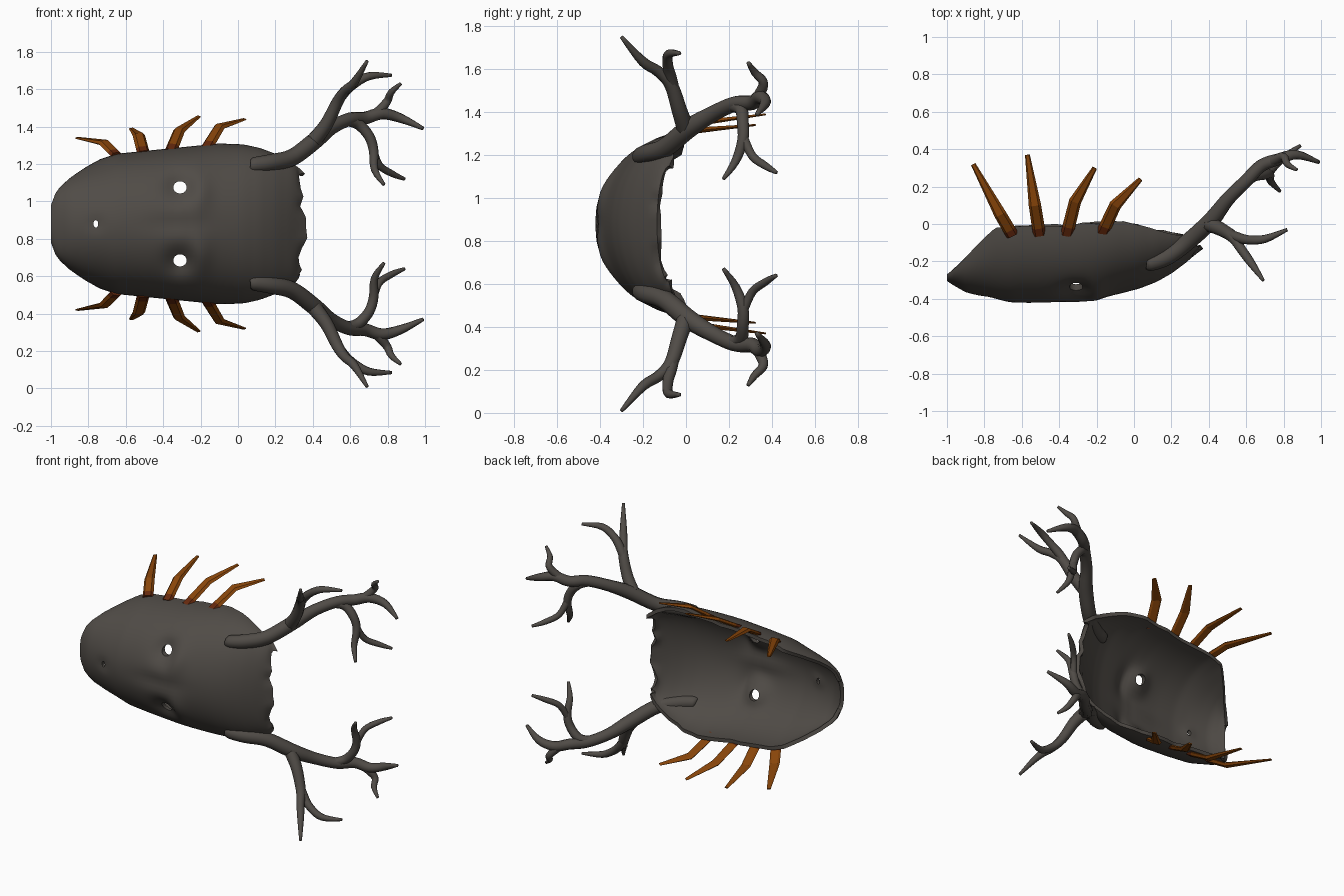
import bpy, bmesh, math, random
from mathutils import Vector

if "Cube" in bpy.data.objects:
    bpy.data.objects.remove(bpy.data.objects["Cube"])
random.seed(4)
C = 0.88  # height of the symmetry plane

def material(name, rgb):
    m = bpy.data.materials.new(name)
    m.diffuse_color = (*rgb, 1)
    m.use_nodes = True
    m.node_tree.nodes["Principled BSDF"].inputs["Base Color"].default_value = m.diffuse_color
    return m

grey = material("dark bone grey", (0.080, 0.071, 0.062))
rust = material("rust orange", (0.25, 0.06, 0.003))
dark_rust = material("dark rust red", (0.13, 0.022, 0.004))

def finish(bm, name, mats, smooth=True, mirror=False):
    bmesh.ops.recalc_face_normals(bm, faces=bm.faces)
    me = bpy.data.meshes.new(name)
    bm.to_mesh(me)
    bm.free()
    ob = bpy.data.objects.new(name, me)
    ob.location.z = C
    for m in mats:
        me.materials.append(m)
    bpy.context.collection.objects.link(ob)
    for p in me.polygons:
        p.use_smooth = smooth
    if mirror:
        mod = ob.modifiers.new("mirror", 'MIRROR')
        mod.use_axis = (False, False, True)
        mod.use_mirror_merge = False
    return ob

def lerp_table(rows, x):
    for a, b in zip(rows, rows[1:]):
        if x <= b[0]:
            t = max(0, (x - a[0]) / (b[0] - a[0]))
            return [p + (q - p) * t for p, q in zip(a, b)]
    return rows[-1]

# mask shell: x, half width, ridge y, rim y
profile = [(-1.0, .10, -.305, -.275), (-.97, .18, -.325, -.25), (-.9, .245, -.365, -.18),
           (-.82, .30, -.385, -.10), (-.74, .345, -.405, -.02), (-.65, .375, -.42, -.01),
           (-.5, .39, -.425, -.01), (-.3, .41, -.425, .0), (-.22, .418, -.415, .01),
           (-.1, .43, -.38, .02), (.03, .425, -.345, .0), (.12, .405, -.31, -.03),
           (.2, .375, -.265, -.05), (.28, .335, -.205, -.06), (.33, .295, -.16, -.07),
           (.355, .27, -.135, -.075)]

def bump(x, z, cx, cz, rx, rz):
    return math.exp(-((x - cx) / rx) ** 2 - ((abs(z) - cz) / rz) ** 2)

def ragged(n, lo, hi):
    knots = [(k, random.uniform(lo, hi)) for k in range(0, n + 4, 3)]
    return [lerp_table(knots, i)[1] for i in range(n + 1)]

bm = bmesh.new()
NX, NT = 56, 44
torn = ragged(NT, -.035, .02)
rims = {0: ragged(NX, -.012, .008), NT: ragged(NX, -.012, .008)}
outer = []
for i in range(NX + 1):
    x0 = -1 + 1.355 * i / NX
    _, hw, yr, ym = lerp_table(profile, x0)
    row = []
    for j in range(NT + 1):
        a = math.pi * (j / NT - .5)
        x, z = x0, hw * math.sin(a)
        y = ym - (ym - yr) * max(0, math.cos(a)) ** 0.95
        y += .05 * bump(x, z, -.31, .2, .075, .07)      # eye sockets
        y -= .02 * bump(x, z, -.2, .17, .05, .09)       # brows
        y += .012 * bump(x, z, -.76, 0, .04, .04)       # nostril dent
        y += .015 * bump(x, z, -.33, .0, .16, .05)      # bridge dip
        if i >= NX - 1:                                 # torn top edge
            x += torn[j] * (1 if i == NX else .4)
        if j in rims:
            y += rims[j][i]
        row.append(bm.verts.new((x, y, z)))
    outer.append(row)

def skin(grid):
    for r, s in zip(grid, grid[1:]):
        for j in range(NT):
            bm.faces.new((r[j], s[j], s[j + 1], r[j + 1]))

skin(outer)
bm.normal_update()
flip = -1 if outer[NX // 2][NT // 2].normal.y > 0 else 1
# inner skin, a little behind the outer one, and the rim joining both
inner = [[bm.verts.new(v.co - v.normal * flip * .025) for v in row] for row in outer]
skin(inner)
def border(g):
    return (g[0] + [r[NT] for r in g[1:]] + g[NX][NT - 1::-1] + [r[0] for r in g[NX - 1:0:-1]])
o, n = border(outer), border(inner)
for k in range(len(o)):
    q = (k + 1) % len(o)
    bm.faces.new((o[k], o[q], n[q], n[k]))
mask = finish(bm, "mask_shell", [grey])

# eye and nostril holes
bm = bmesh.new()
for x, z, rx, rz in [(-.31, .195, .036, .033), (-.31, -.195, .036, .033), (-.76, 0, .013, .02)]:
    r = bmesh.ops.create_cone(bm, cap_ends=True, segments=14, radius1=1, radius2=1, depth=1.2)
    for v in r["verts"]:
        v.co = Vector((x + v.co.x * rx, v.co.z - .3, z + v.co.y * rz))
cutter = finish(bm, "hole_cutter", [grey])
cutter.hide_render = True
cutter.hide_viewport = True
mod = mask.modifiers.new("holes", 'BOOLEAN')
mod.object = cutter
mod.operation = 'DIFFERENCE'
mod.solver = 'EXACT'
bpy.context.view_layer.objects.active = mask
mask.select_set(True)
bpy.ops.object.modifier_apply(modifier="holes")
bpy.ops.object.shade_smooth_by_angle(angle=math.radians(40))

# tapered tube through points (x, y, z, radius)
def tube(bm, pts, sides=9, steps=4):
    P = [Vector(p) for p in pts]
    path = []
    for i in range(len(P) - 1):
        a, b, c, d = P[max(i - 1, 0)], P[i], P[i + 1], P[min(i + 2, len(P) - 1)]
        for k in range(steps):
            t = k / steps
            path.append(.5 * (2 * b + (c - a) * t + (2 * a - 5 * b + 4 * c - d) * t * t
                              + (3 * b - a - 3 * c + d) * t ** 3))
    path.append(P[-1])
    rings, n = [], None
    for i, p in enumerate(path):
        d = (path[min(i + 1, len(path) - 1)] - path[max(i - 1, 0)]).to_3d().normalized()
        n = n if n else d.orthogonal()
        n = (n - d * n.dot(d)).normalized()
        b = d.cross(n)
        rings.append([bm.verts.new(p.to_3d() + p.w * (n * math.cos(w) + b * math.sin(w)))
                      for w in [2 * math.pi * k / sides for k in range(sides)]])
    for r, s in zip(rings, rings[1:]):
        for k in range(sides):
            bm.faces.new((r[k], r[(k + 1) % sides], s[(k + 1) % sides], s[k]))
    bm.faces.new(rings[0])
    bm.faces.new(rings[-1])

# antlers (z relative to the symmetry plane)
branches = [
    # main beam to outer tip
    [(.065, -.215, .315, .03), (.09, -.21, .315, .042), (.18, -.175, .328, .046),
     (.29, -.095, .355, .046), (.41, .015, .445, .046), (.5, .13, .515, .038),
     (.6, .23, .56, .036), (.68, .31, .565, .035), (.77, .345, .59, .032),
     (.87, .37, .565, .025), (.99, .33, .51, .01)],
    # forward fork
    [(.40, .0, .44, .042), (.47, -.03, .53, .037), (.53, -.07, .65, .032), (.57, -.13, .71, .026),
     (.62, -.2, .755, .023), (.69, -.3, .87, .009)],
    [(.50, -.05, .60, .026), (.55, -.07, .68, .028), (.61, -.085, .74, .025),
     (.7, -.08, .79, .022), (.82, -.03, .795, .009)],
    # upper tine of the outer fork
    [(.71, .32, .57, .025), (.76, .345, .61, .026), (.80, .36, .66, .022), (.82, .32, .705, .018),
     (.87, .29, .75, .009)],
    # hanging tines
    [(.57, .20, .555, .03), (.64, .255, .535, .03), (.70, .265, .47, .028), (.725, .265, .39, .026),
     (.73, .23, .29, .02), (.78, .175, .21, .009)],
    [(.72, .265, .41, .022), (.755, .31, .315, .02), (.82, .37, .27, .018), (.89, .42, .24, .009)],
]
bm = bmesh.new()
for pts in branches:
    tube(bm, pts)
finish(bm, "antlers", [grey], mirror=True)

# flat bent spikes along both sides: base, bend and tip
spikes = [[(-.65, -.06, .37), (-.715, .05, .435), (-.86, .32, .46)],
          [(-.505, -.06, .38), (-.53, .1, .475), (-.57, .37, .51)],
          [(-.36, -.06, .39), (-.315, .12, .5), (-.21, .3, .575)],
          [(-.17, -.05, .405), (-.1, .1, .52), (.035, .24, .56)]]
bm = bmesh.new()
for pts in spikes:
    P = [Vector(p) for p in pts]
    P.insert(1, P[0].lerp(P[1], .25))
    rings = []
    for i, (p, w, h) in enumerate(zip(P, (.034, .034, .033, .013), (.013, .013, .012, .004))):
        d = (P[min(i + 1, 3)] - P[max(i - 1, 0)]).normalized()
        side = d.cross(Vector((0, -.3, 1))).normalized()
        up = side.cross(d)
        rings.append([bm.verts.new(p + side * w * a + up * h * b) for a, b in
                      ((1, -.3), (.6, 1), (-.6, 1), (-1, -.3), (-.6, -1), (.6, -1))])
    for i, (r, s) in enumerate(zip(rings, rings[1:])):
        for k in range(6):
            f = bm.faces.new((r[k], r[(k + 1) % 6], s[(k + 1) % 6], s[k]))
            f.material_index = 1 if i == 0 else 0       # dark root
    bm.faces.new(rings[0]).material_index = 1
    bm.faces.new(rings[-1])
finish(bm, "side_spikes", [rust, dark_rust], smooth=False, mirror=True)
